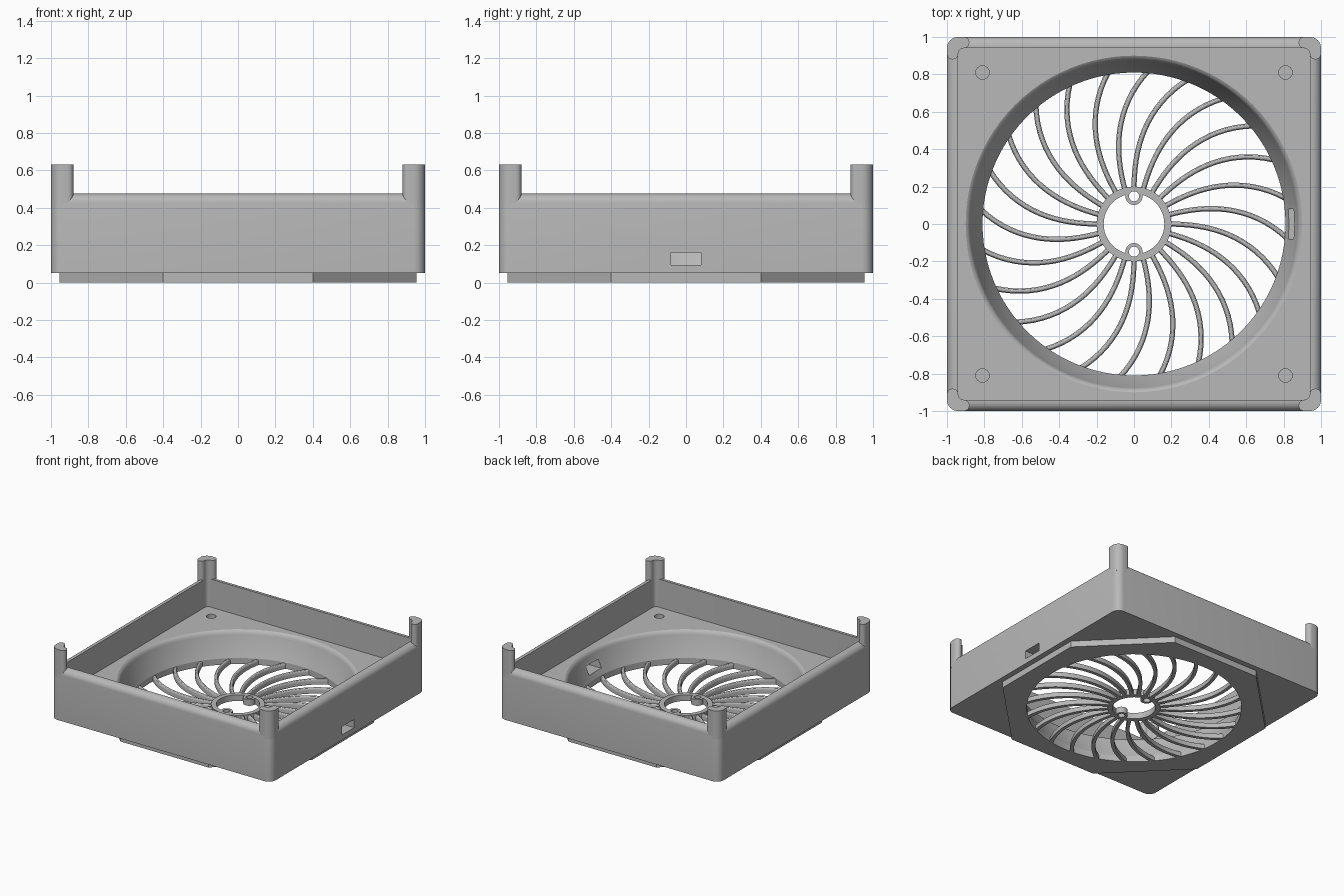
import bpy, bmesh
from math import sin, cos, pi, radians

cube = bpy.data.objects.get("Cube")
if cube:
    bpy.data.objects.remove(cube, do_unlink=True)

grey = bpy.data.materials.new("plain grey")
grey.use_nodes = True
COLOR = (0.48, 0.48, 0.48, 1)
grey.diffuse_color = COLOR
grey.node_tree.nodes["Principled BSDF"].inputs["Base Color"].default_value = COLOR


def finish(name, bm):
    bmesh.ops.remove_doubles(bm, verts=bm.verts, dist=0.0001)
    bmesh.ops.recalc_face_normals(bm, faces=bm.faces)
    mesh = bpy.data.meshes.new(name)
    bm.to_mesh(mesh)
    bm.free()
    mesh.materials.append(grey)
    obj = bpy.data.objects.new(name, mesh)
    bpy.context.collection.objects.link(obj)
    return obj


def loft(name, rings):
    """Skin a stack of (outline, z) rings and cap both ends."""
    bm = bmesh.new()
    loops = [[bm.verts.new((x, y, z)) for x, y in pts] for pts, z in rings]
    n = len(loops[0])
    for a, b in zip(loops, loops[1:]):
        for i in range(n):
            j = (i + 1) % n
            bm.faces.new((a[i], a[j], b[j], b[i]))
    bm.faces.new(loops[0])
    bm.faces.new(loops[-1])
    return finish(name, bm)


def arc(cx, cy, r, start, end, n):
    angles = [radians(start + (end - start) * i / n) for i in range(n + 1)]
    return [(cx + r * cos(a), cy + r * sin(a)) for a in angles]


def circle(r, x=0, y=0, n=32):
    return arc(x, y, r, 0, 360, n)[:-1]


def rounded_square(half, r):
    c = half - r
    pts = []
    for k, (sx, sy) in enumerate(((1, 1), (-1, 1), (-1, -1), (1, -1))):
        pts += arc(sx * c, sy * c, r, 90 * k, 90 * k + 90, 6)
    return pts


def rod(name, r, x, y, z0, z1, n=32):
    return loft(name, [(circle(r, x, y, n), z0), (circle(r, x, y, n), z1)])


def combine(obj, other, operation="DIFFERENCE", keep=False):
    other.hide_render = True
    mod = obj.modifiers.new("combine", "BOOLEAN")
    mod.operation, mod.object, mod.solver = operation, other, "EXACT"
    bpy.context.view_layer.objects.active = obj
    bpy.ops.object.modifier_apply(modifier=mod.name)
    if not keep:
        bpy.data.objects.remove(other, do_unlink=True)


def smooth(obj):
    bpy.ops.object.select_all(action="DESELECT")
    obj.select_set(True)
    bpy.context.view_layer.objects.active = obj
    bpy.ops.object.shade_smooth_by_angle(angle=radians(30))


BOTTOM, FLOOR, RIM, TOP = 0.05, 0.245, 0.475, 0.63

# Housing: rounded square block with a rounded top edge
rings = [(rounded_square(1, 0.06), BOTTOM)]
for i in range(7):
    a = pi / 2 * i / 6
    inset = 0.05 * (1 - cos(a))
    rings.append((rounded_square(1 - inset, 0.06 - inset), RIM - 0.05 + 0.05 * sin(a)))
housing = loft("housing", rings)

# Square tray
pocket = rounded_square(0.94, 0.03)
combine(housing, loft("tray_cutter", [(pocket, FLOOR), (pocket, 0.8)]))

# Air funnel with a rounded lip
profile = [(0.81, -0.1), (0.81, BOTTOM), (0.87, 0.19), (0.874, 0.209),
           (0.88, 0.226), (0.888, 0.238), (0.9, FLOOR), (0.9, 0.3)]
funnel = loft("funnel_cutter", [(circle(r, n=96), z) for r, z in profile])
combine(housing, funnel, keep=True)

# Blind screw holes in the tray floor
for sx in (-1, 1):
    for sy in (-1, 1):
        combine(housing, rod("screw_cutter", 0.036, sx * 0.81, sy * 0.81, 0.12, 0.4))

# Cable slot through the left wall
slot = [(0.75, -0.08), (1.1, -0.08), (1.1, 0.08), (0.75, 0.08)]
combine(housing, loft("slot_cutter", [(slot, 0.093), (slot, 0.16)]))
smooth(housing)

# Octagonal base pad
octagon = []
for sx, sy in ((1, 1), (-1, 1), (-1, -1), (1, -1)):
    pair = [(sx * 0.955, sy * 0.4), (sx * 0.4, sy * 0.955)]
    octagon += pair if sx == sy else pair[::-1]
pad = loft("base_pad", [(octagon, 0), (octagon, BOTTOM)])
combine(pad, funnel)
smooth(pad)

# Corner posts: L-shaped with round ends
outline = (arc(0.97, 0.91, 0.03, -180, 0, 10) + arc(0.94, 0.94, 0.06, 0, 90, 8)
           + arc(0.91, 0.97, 0.03, 90, 270, 10) + arc(0.91, 0.91, 0.03, 90, 0, 6)[1:-1])
for name, k in (("back_left_post", 0), ("back_right_post", 1),
                ("front_right_post", 2), ("front_left_post", 3)):
    c, s = cos(k * pi / 2), sin(k * pi / 2)
    pts = [(x * c - y * s, x * s + y * c) for x, y in outline]
    smooth(loft(name, [(pts, 0.4), (pts, TOP)]))

# Hub ring with two screw eyes
hub = rod("hub", 0.2, 0, 0, 0, BOTTOM, 64)
combine(hub, rod("hub_cutter", 0.162, 0, 0, -0.1, 0.2, 64))
for sy in (-1, 1):
    combine(hub, rod("eye", 0.046, 0, sy * 0.148, 0, BOTTOM), "UNION")
for sy in (-1, 1):
    combine(hub, rod("eye_cutter", 0.027, 0, sy * 0.148, -0.1, 0.2))
smooth(hub)

# Grille: 24 swept arms with a flat underside and rounded top
SECTION = [(-0.014, 0), (0.014, 0)] + [(x, 0.03 + y) for x, y in arc(0, 0, 0.014, 0, 180, 6)]
STEPS = 16


def arm_point(t, base):
    r = 0.185 + 0.64 * t
    a = radians(base + 20.5 * (1 - t ** 1.7))
    return r * cos(a), r * sin(a)


bm = bmesh.new()
for k in range(24):
    base = 9.5 + 15 * k
    loops = []
    for i in range(STEPS + 1):
        t = i / STEPS
        x, y = arm_point(t, base)
        x0, y0 = arm_point(max(t - 0.01, 0), base)
        x1, y1 = arm_point(t + 0.01, base)
        length = ((x1 - x0) ** 2 + (y1 - y0) ** 2) ** 0.5
        nx, ny = (y0 - y1) / length, (x1 - x0) / length
        loops.append([bm.verts.new((x + nx * u, y + ny * u, z)) for u, z in SECTION])
    n = len(SECTION)
    for a, b in zip(loops, loops[1:]):
        for i in range(n):
            j = (i + 1) % n
            bm.faces.new((a[i], a[j], b[j], b[i]))
    bm.faces.new(loops[0])
    bm.faces.new(loops[-1])
smooth(finish("grille_arms", bm))
